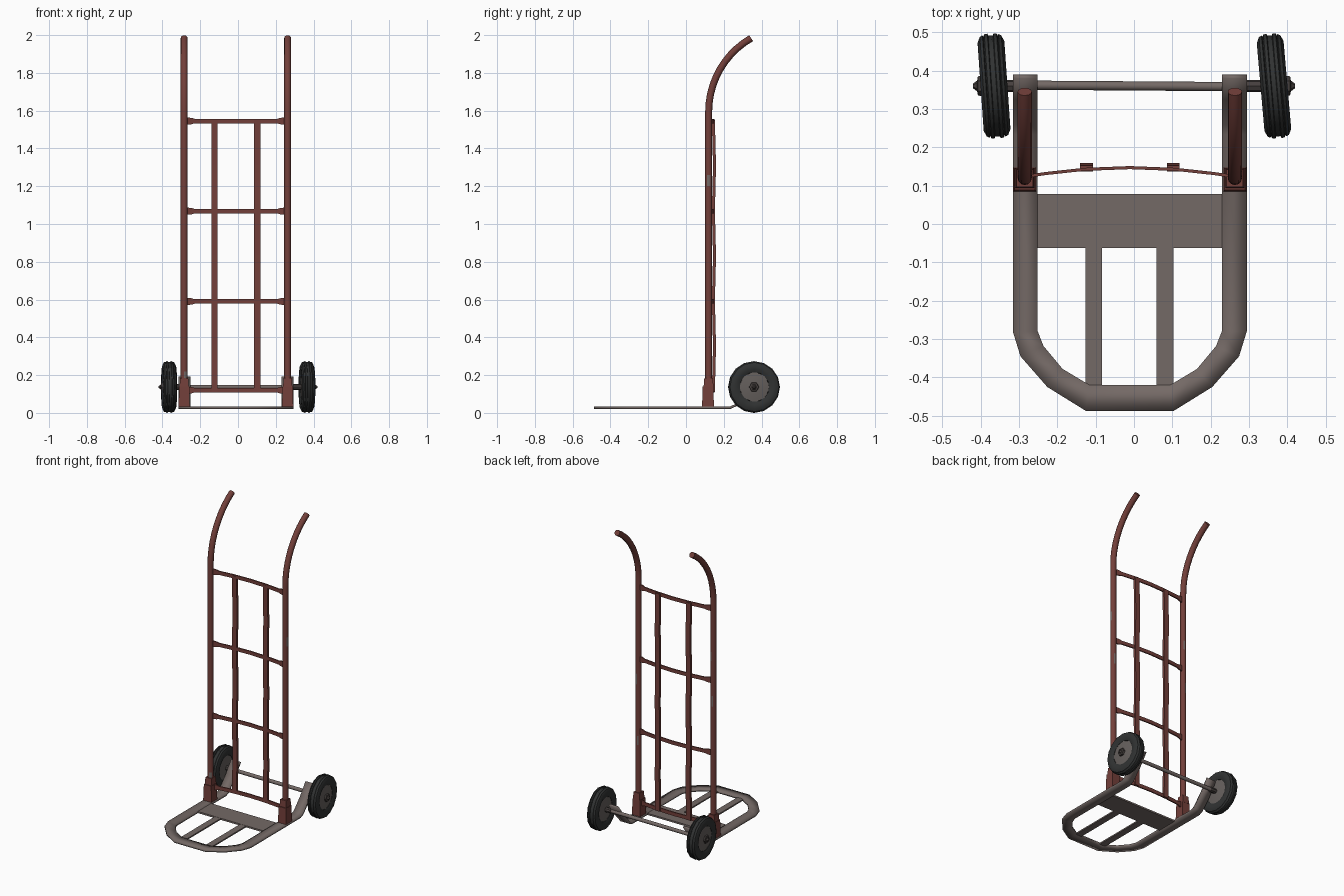
import bpy, bmesh, math
from mathutils import Vector, Matrix

if "Cube" in bpy.data.objects:
    bpy.data.objects.remove(bpy.data.objects["Cube"])

CX = -0.011          # middle of the frame
RAIL_X = 0.274       # half spacing of the rails
AXLE_Y, AXLE_Z = 0.36, 0.137


def material(name, rgb):
    m = bpy.data.materials.new(name)
    m.diffuse_color = (*rgb, 1)
    m.use_nodes = True
    m.node_tree.nodes["Principled BSDF"].inputs["Base Color"].default_value = m.diffuse_color
    return m


RED = material("rusty red paint", (0.17, 0.05, 0.042))
GREY = material("worn steel", (0.175, 0.142, 0.132))
HUB = material("hub steel", (0.13, 0.115, 0.108))
RUBBER = material("black rubber", (0.03, 0.032, 0.032))
DARK = material("dark bolt steel", (0.06, 0.05, 0.047))


def finish(name, bm, mats, angle=40):
    bmesh.ops.recalc_face_normals(bm, faces=bm.faces)
    me = bpy.data.meshes.new(name)
    bm.to_mesh(me)
    bm.free()
    for m in mats:
        me.materials.append(m)
    me.shade_smooth()
    me.set_sharp_from_angle(angle=math.radians(angle))
    ob = bpy.data.objects.new(name, me)
    bpy.context.collection.objects.link(ob)
    return ob


def sweep(name, path, section, ref, mats, scale=None, patch=None):
    """Sweep a section (along ref, across ref) along a planar path."""
    bm = bmesh.new()
    path = [Vector(p) for p in path]
    ref = Vector(ref)
    rings = []
    for i, p in enumerate(path):
        t = (path[min(i + 1, len(path) - 1)] - path[max(i - 1, 0)]).normalized()
        side = t.cross(ref).normalized()
        s = scale[i] if scale else 1
        rings.append([bm.verts.new(p + ref * (a * s) + side * b) for a, b in section])
    n = len(section)
    for i in range(len(rings) - 1):
        for j in range(n):
            k = (j + 1) % n
            f = bm.faces.new((rings[i][j], rings[i][k], rings[i + 1][k], rings[i + 1][j]))
            if patch and patch(i, j):
                f.material_index = 1
    bm.faces.new(rings[0])
    bm.faces.new(rings[-1])
    return finish(name, bm, mats)


def circle(r, n):
    return [(r * math.cos(2 * math.pi * i / n), r * math.sin(2 * math.pi * i / n)) for i in range(n)]


def rect(a, b):
    return [(-a / 2, -b / 2), (a / 2, -b / 2), (a / 2, b / 2), (-a / 2, b / 2)]


def lathe_x(name, profile, sides, mat, loc, turn=0, closed=False, angle=40):
    """Revolve (x, radius) points around the x axis."""
    bm = bmesh.new()
    rings = [[bm.verts.new((x, r * c, r * s)) for c, s in circle(1, sides)] for x, r in profile]
    pairs = list(zip(rings, rings[1:]))
    if closed:
        pairs.append((rings[-1], rings[0]))
    else:
        bm.faces.new(rings[0])
        bm.faces.new(rings[-1])
    for a, b in pairs:
        for j in range(sides):
            k = (j + 1) % sides
            bm.faces.new((a[j], a[k], b[k], b[j]))
    bm.transform(Matrix.Translation(loc) @ Matrix.Rotation(math.radians(turn), 4, 'Z'))
    return finish(name, bm, [mat], angle)


def box(name, x0, x1, y0, y1, z0, z1, mat, taper=1.0):
    bm = bmesh.new()
    bmesh.ops.create_cube(bm, size=1)
    for v in bm.verts:
        t = taper if v.co.z > 0 else 1
        v.co = ((x0 + x1) / 2 + v.co.x * (x1 - x0) * t,
                (y0 + y1) / 2 + v.co.y * (y1 - y0) * t,
                (z0 + z1) / 2 + v.co.z * (z1 - z0))
    return finish(name, bm, [mat])


# Rails with curved handles, and their base sockets
straight = [0.04, 0.17, 0.22, 0.5, 0.56, 0.9, 0.97, 1.2, 1.26, 1.594]
chips = {-1: {(1, 9), (1, 10), (5, 3), (7, 2)}, 1: {(3, 3), (5, 2), (7, 11), (7, 0)}}
for s, label in ((-1, "left"), (1, "right")):
    x = CX + s * RAIL_X
    path = [(x, 0.12, z) for z in straight]
    for i in range(1, 11):
        a = math.radians(6 * i)
        path.append((x, 0.12 + 0.45 * (1 - math.cos(a)), 1.594 + 0.45 * math.sin(a)))
    sweep(label + "_rail", path, circle(0.0185, 12), (1, 0, 0), [RED, GREY],
          patch=lambda i, j, c=chips[s]: (i, j) in c)
    box(label + "_socket", x - 0.03, x + 0.03, 0.085, 0.148, 0.03, 0.14, RED, 0.9)
    box(label + "_socket_collar", x - 0.025, x + 0.025, 0.093, 0.146, 0.135, 0.185, RED, 0.85)

# Bowed crossbars with flared ends
xs = [-0.262, -0.235, -0.22, -0.12, 0, 0.12, 0.22, 0.235, 0.262]
flare = [1.6, 1.4, 1, 1, 1, 1, 1, 1.4, 1.6]
for n, z in enumerate((0.12, 0.59, 1.068, 1.545)):
    path = [(CX + x, 0.147 - 0.022 * (x / 0.262) ** 2, z) for x in xs]
    sweep("crossbar_%d" % (n + 1), path, rect(0.024, 0.008), (0, 0, 1), [RED], scale=flare)

# Upright slats, bulging slightly between crossbars
for x, label in ((-0.124, "left"), (0.102, "right")):
    path = [(x, 0.145 + 0.006 * math.sin(math.pi * (z - 0.12) / 0.475) ** 2, z)
            for z in [0.11 + 1.44 * i / 12 for i in range(13)]]
    sweep(label + "_slat", path, rect(0.033, 0.016), (1, 0, 0), [RED])

# Toe plate hoop: outer/inner edges per station, rising at the back to the axle
half = [(0.305, 0.385, 0.24, 0.385, 0.19), (0.305, 0.33, 0.24, 0.33, 0.115),
        (0.305, 0.262, 0.24, 0.262, 0.04), (0.305, 0.235, 0.24, 0.235, 0.028),
        (0.305, -0.28, 0.24, -0.28, 0.028), (0.285, -0.345, 0.225, -0.318, 0.028),
        (0.215, -0.425, 0.175, -0.378, 0.028), (0.115, -0.487, 0.105, -0.42, 0.028)]
bm = bmesh.new()
stations = [(-1, h) for h in half] + [(1, h) for h in reversed(half)]
edge = [(bm.verts.new((CX + s * a, b, z)), bm.verts.new((CX + s * c, d, z)))
        for s, (a, b, c, d, z) in stations]
for (a, b), (c, d) in zip(edge, edge[1:]):
    bm.faces.new((a, b, d, c))
hoop = finish("toe_hoop", bm, [GREY], 25)
mod = hoop.modifiers.new("thickness", 'SOLIDIFY')
mod.thickness = 0.013
mod.offset = 0

# Toe plate cross panel and bars
box("toe_panel", CX - 0.25, CX + 0.25, -0.062, 0.078, 0.022, 0.033, GREY)
for x, label in ((-0.105, "left"), (0.081, "right")):
    box(label + "_toe_bar", x - 0.022, x + 0.022, -0.43, -0.05, 0.023, 0.032, GREY)

# Axle with collars
lathe_x("axle", [(-0.41, 0.012), (0.41, 0.012)], 10, GREY, (0, AXLE_Y, AXLE_Z), -0.4)

# Wheels: ribbed tyre, low-sided hub, nut and pointed axle end
half_tyre = [(0.026, 0.078), (0.034, 0.095), (0.035, 0.115), (0.028, 0.13), (0.021, 0.134),
             (0.019, 0.130), (0.016, 0.136), (0.008, 0.137), (0.006, 0.132)]
tyre = half_tyre + [(-x, r) for x, r in reversed(half_tyre)]
for s, label, wx, turn in ((-1, "left", -0.365, 4), (1, "right", 0.365, 5)):
    c = (wx, AXLE_Y, AXLE_Z)
    lathe_x(label + "_tyre", tyre, 16, RUBBER, c, turn, True, 30)
    lathe_x(label + "_hub", [(-0.031, 0.04), (-0.024, 0.082), (0.024, 0.082), (0.031, 0.04)],
            8, HUB, c, turn)
    lathe_x(label + "_nut", [(s * 0.028, 0.027), (s * 0.042, 0.025), (s * 0.044, 0.014),
                             (s * 0.055, 0.006)], 6, DARK, c)
    lathe_x(label + "_collar", [(-s * 0.07, 0.016), (-s * 0.028, 0.016)], 8, DARK, c)
